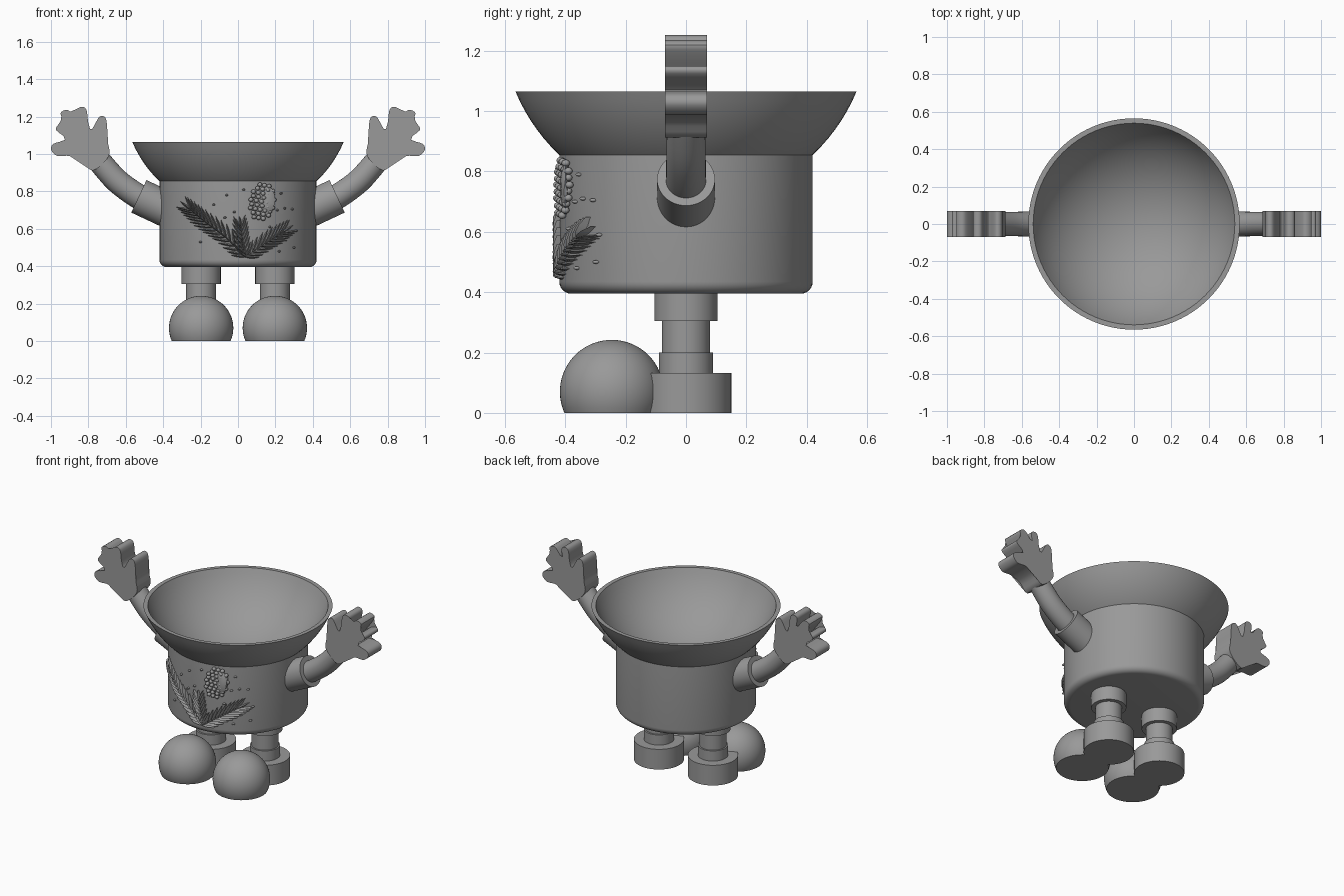
import bpy, bmesh, math
from mathutils import Vector

if "Cube" in bpy.data.objects:
    bpy.data.objects.remove(bpy.data.objects["Cube"])

grey = bpy.data.materials.new("grey")
grey.diffuse_color = (0.32, 0.32, 0.32, 1)
grey.use_nodes = True
grey.node_tree.nodes["Principled BSDF"].inputs["Base Color"].default_value = grey.diffuse_color


def finish(name, bm, angle=35):
    bmesh.ops.recalc_face_normals(bm, faces=bm.faces[:])
    me = bpy.data.meshes.new(name)
    bm.to_mesh(me)
    bm.free()
    me.materials.append(grey)
    ob = bpy.data.objects.new(name, me)
    bpy.context.collection.objects.link(ob)
    bpy.ops.object.select_all(action='DESELECT')
    ob.select_set(True)
    bpy.context.view_layer.objects.active = ob
    bpy.ops.object.shade_smooth_by_angle(angle=math.radians(angle))
    return ob


def lathe(name, profile, x=0, y=0, n=64):
    """Revolve (radius, z) points about a vertical axis; the ends are closed."""
    bm = bmesh.new()
    rings = []
    for r, z in profile:
        if r < 1e-4:
            rings.append([bm.verts.new((x, y, z))] * n)
        else:
            rings.append([bm.verts.new((x + r * math.cos(2 * math.pi * i / n),
                                        y + r * math.sin(2 * math.pi * i / n), z)) for i in range(n)])
    for a, b in zip(rings, rings[1:]):
        for i in range(n):
            j = (i + 1) % n
            bm.faces.new(list(dict.fromkeys([a[i], a[j], b[j], b[i]])))
    return finish(name, bm)


def tube(name, pts, radii, n=32):
    """Round tube through points that lie in the xz plane."""
    bm = bmesh.new()
    rings = []
    for k, p in enumerate(pts):
        t = (pts[min(k + 1, len(pts) - 1)] - pts[max(k - 1, 0)]).normalized()
        u, v = Vector((-t.z, 0, t.x)), Vector((0, 1, 0))
        rings.append([bm.verts.new(p + radii[k] * (u * math.cos(2 * math.pi * i / n) +
                                                   v * math.sin(2 * math.pi * i / n))) for i in range(n)])
    for a, b in zip(rings, rings[1:]):
        for i in range(n):
            bm.faces.new((a[i], a[(i + 1) % n], b[(i + 1) % n], b[i]))
    bm.faces.new(rings[0])
    bm.faces.new(rings[-1])
    return finish(name, bm)


def spline(p, closed, steps=4):
    """Catmull-Rom smoothing of a list of 2D points."""
    n, out = len(p), []
    get = (lambda i: Vector(p[i % n])) if closed else (lambda i: Vector(p[max(0, min(n - 1, i))]))
    for i in range(n if closed else n - 1):
        a, b, c, d = (get(i + k) for k in (-1, 0, 1, 2))
        for s in range(steps):
            t = s / steps
            out.append(0.5 * (2 * b + (c - a) * t + (2 * a - 5 * b + 4 * c - d) * t * t
                              + (3 * b - a - 3 * c + d) * t ** 3))
    return out if closed else out + [get(n - 1)]


# Pot body with a rounded bottom edge
R = 0.42
fillet = [(R - 0.04 + 0.04 * math.sin(a), 0.435 - 0.04 * math.cos(a))
          for a in (math.pi / 2 * i / 6 for i in range(7))]
lathe("pot_body", [(0, 0.395)] + fillet + [(R, 0.855), (0, 0.855)][:1] + [(0.40, 0.86)], n=96)

# Open bowl: outer and inner spherical shells joined by a flat rim
CZ, RIM = 1.30, 1.065
def shell(rad):
    top = math.acos((CZ - RIM) / rad)
    return [(rad * math.sin(top * i / 20), CZ - rad * math.cos(top * i / 20)) for i in range(21)]
lathe("bowl", shell(0.612) + shell(0.588)[::-1], n=96)

# Hand outline in the xz plane, from the inner wrist round the fingers
HAND = [(.69, .99), (.70, 1.08), (.70, 1.15), (.71, 1.195), (.74, 1.2), (.77, 1.15), (.785, 1.13),
        (.80, 1.16), (.81, 1.235), (.835, 1.252), (.86, 1.23), (.842, 1.14), (.87, 1.19), (.91, 1.235),
        (.948, 1.22), (.93, 1.18), (.88, 1.11), (.92, 1.14), (.962, 1.15), (.97, 1.125), (.90, 1.07),
        (.955, 1.065), (.992, 1.05), (.998, 1.02), (.965, .99), (.90, .99), (.83, .965), (.775, .912)]
ARM = [(.45, .735), (.535, .775), (.645, .855), (.735, .955), (.755, .985)]

for s, side in ((1, "right"), (-1, "left")):
    # Sleeve ring on the pot side, then the bent arm
    tube(f"sleeve_{side}", [Vector((s * .34, 0, .685)), Vector((s * .53, 0, .774))], [0.096] * 2, 48)
    path = [Vector((s * p.x, 0, p.y)) for p in spline(ARM, False)]
    tube(f"arm_{side}", path, [0.068 - 0.006 * i / len(path) for i in range(len(path))])

    # Flat thick hand
    bm = bmesh.new()
    outline = spline(HAND, True)
    front = [bm.verts.new((s * p.x, -0.07, p.y)) for p in outline]
    back = [bm.verts.new((s * p.x, 0.07, p.y)) for p in outline]
    caps = [bm.faces.new(front), bm.faces.new(back[::-1])]
    for i in range(len(front)):
        j = (i + 1) % len(front)
        bm.faces.new((front[i], back[i], back[j], front[j]))
    bmesh.ops.triangulate(bm, faces=caps)
    finish(f"hand_{side}", bm)

    # Stepped leg, heel disc and round shoe toe with a flat sole
    lathe(f"leg_{side}", [(0, .12), (.09, .12), (.09, .2), (.08, .2), (.08, .305), (.105, .305),
                          (.105, .40), (0, .40)], s * 0.197)
    lathe(f"heel_{side}", [(0, 0), (.15, 0), (.15, .133), (0, .133)], s * 0.197)
    a0 = math.acos(-0.07 / 0.172)
    lathe(f"shoe_toe_{side}", [(0, 0)] + [(0.172 * math.sin(a0 * (1 - i / 20)),
          0.07 + 0.172 * math.cos(a0 * (1 - i / 20))) for i in range(20)] + [(0, 0.242)], s * 0.197, -0.246)


# Relief on the front, wrapped onto the round pot
def on_pot(x, z, h):
    return (x, -math.sqrt((R + h) ** 2 - x * x), z)


def needle(bm, base, ang, length, width, h=0.022):
    """Slim pointed ridge lying on the pot."""
    d = Vector((math.cos(ang), math.sin(ang)))
    q = Vector((-d.y, d.x))
    rows = []
    for t, w in ((0, .35), (.3, 1), (.65, .9), (1, .1)):
        c = base + d * length * t
        l, r = c + q * width * w / 2, c - q * width * w / 2
        rows.append([bm.verts.new(on_pot(l.x, l.y, -.006)), bm.verts.new(on_pot(c.x, c.y, h * (.5 + .5 * w))),
                     bm.verts.new(on_pot(r.x, r.y, -.006))])
    for a, b in zip(rows, rows[1:]):
        for i in range(3):
            bm.faces.new((a[i], a[(i + 1) % 3], b[(i + 1) % 3], b[i]))
    bm.faces.new(rows[0])
    bm.faces.new(rows[-1])


# Pine sprigs: path, needle pairs, needle length
SPRIGS = (("left", [(.04, .45), (-.06, .55), (-.17, .635), (-.25, .70)], 15, .105),
          ("middle", [(.04, .45), (.025, .53), (.015, .61)], 8, .085),
          ("right", [(.04, .45), (.11, .50), (.18, .545), (.235, .58)], 11, .10))
for name, pts, count, length in SPRIGS:
    bm = bmesh.new()
    path = spline(pts, False, 8)
    for k in range(count):
        f = k / (count - 1) * (len(path) - 2)
        i = int(f)
        d = path[i + 1] - path[i]
        p, ang = path[i] + d * (f - i), math.atan2(d.y, d.x)
        for sgn in (1, -1):
            needle(bm, p, ang + sgn * math.radians(38 - 14 * k / count), length * (.75 + .25 * math.sin(3 * k / count)), .017)
        needle(bm, p, ang, d.length * 2.2, .012)
    needle(bm, path[-1], ang, length * .7, .016)
    finish(f"pine_sprig_{name}", bm, 25)


def bump(bm, x, z, h, rx, rz, depth, tilt=0):
    """Flattened bead set on the pot."""
    c = Vector(on_pot(x, z, h))
    for v in bmesh.ops.create_icosphere(bm, subdivisions=2, radius=1)["verts"]:
        a, b = v.co.x * rx, v.co.z * rz
        v.co = c + Vector((a * math.cos(tilt) + b * math.sin(tilt), v.co.y * depth,
                           b * math.cos(tilt) - a * math.sin(tilt)))


# Pine cone: staggered rows of scales inside a tilted egg shape
bm = bmesh.new()
tilt = 0.18
bump(bm, .13, .745, 0, .07, .095, .018, tilt)
for row in range(9):
    v = -0.088 + row * 0.022
    half = 0.072 * math.sqrt(max(0, 1 - (v / 0.103) ** 2))
    n = max(2, round(half / 0.0135))
    for k in range(n):
        u = -half + 2 * half * (k + 0.5) / n + (0.004 if row % 2 else -0.004)
        bump(bm, .13 + u * math.cos(tilt) + v * math.sin(tilt), .745 + v * math.cos(tilt) - u * math.sin(tilt),
             .012, .013, .012, .014, tilt)
finish("pine_cone", bm, 40)

# Scattered berries
bm = bmesh.new()
for x, z in ((-.06, .78), (.03, .81), (-.13, .73), (.23, .79), (.29, .705), (.25, .71), (.21, .70), (.31, .59),
             (.30, .50), (.22, .48), (-.20, .53), (-.02, .69), (.17, .61), (-.07, .66)):
    bump(bm, x, z, .003, .008, .006, .012)
finish("berries", bm, 40)
